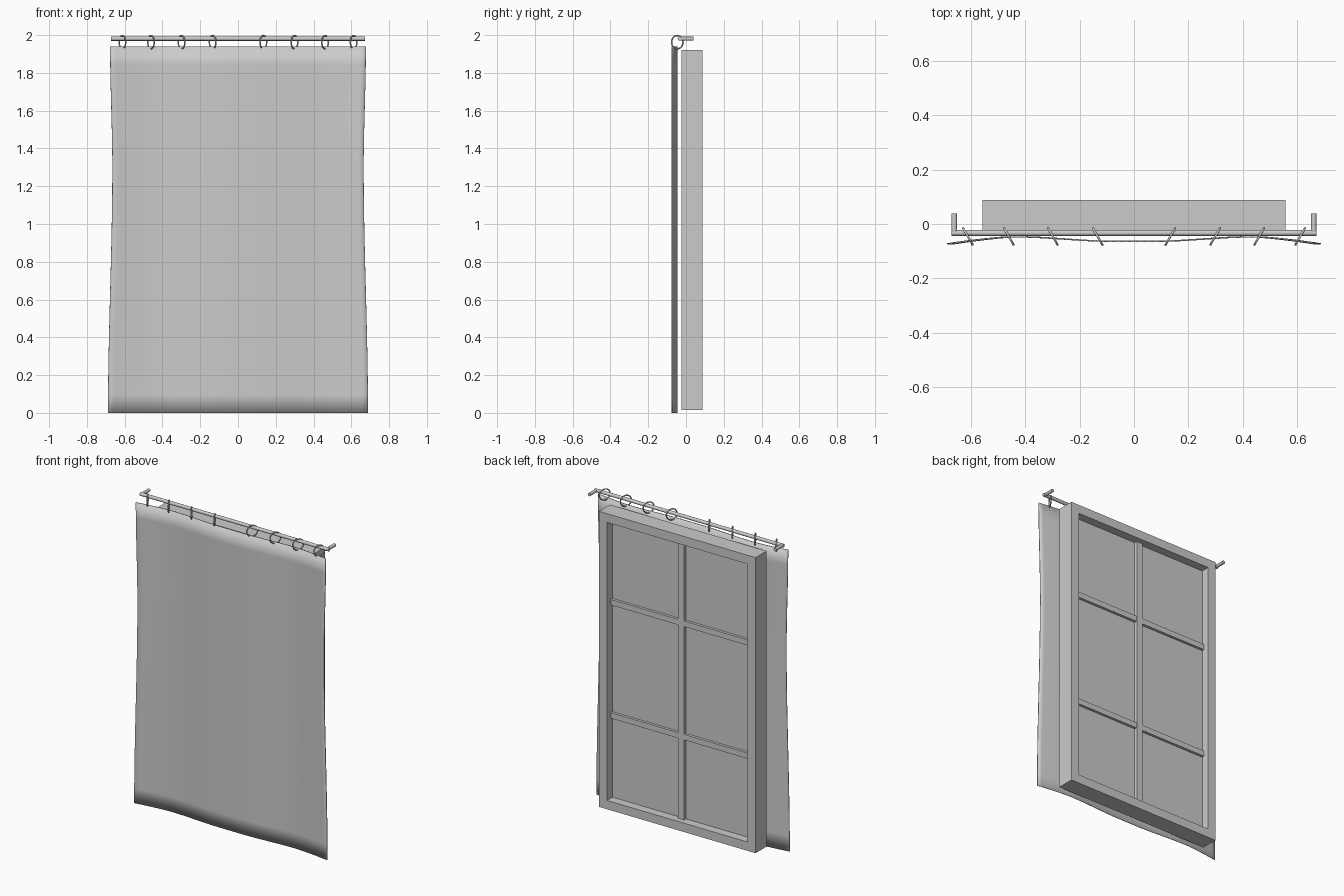
import bpy, bmesh, math

if "Cube" in bpy.data.objects:
    bpy.data.objects.remove(bpy.data.objects["Cube"])

grey = bpy.data.materials.new("plain_grey")
grey.diffuse_color = (0.6, 0.6, 0.6, 1)
grey.use_nodes = True
grey.node_tree.nodes["Principled BSDF"].inputs["Base Color"].default_value = grey.diffuse_color


def finish(ob, name, smooth=False):
    ob.name = name
    ob.data.materials.append(grey)
    if smooth:
        for o in bpy.context.selected_objects:
            o.select_set(False)
        ob.select_set(True)
        bpy.context.view_layer.objects.active = ob
        bpy.ops.object.shade_smooth_by_angle(angle=math.radians(40))
    return ob


def box(name, lo, hi):
    bpy.ops.mesh.primitive_cube_add(size=1, location=[(a + b) / 2 for a, b in zip(lo, hi)])
    ob = bpy.context.object
    ob.scale = [b - a for a, b in zip(lo, hi)]
    bpy.ops.object.transform_apply(location=False, rotation=False, scale=True)
    return finish(ob, name)


def mesh_object(name, bm, smooth=False):
    bmesh.ops.recalc_face_normals(bm, faces=bm.faces)
    me = bpy.data.meshes.new(name)
    bm.to_mesh(me)
    bm.free()
    ob = bpy.data.objects.new(name, me)
    bpy.context.collection.objects.link(ob)
    return finish(ob, name, smooth)


# Window frame: one rectangular ring with square section
X, Z0, Z1, Y0, Y1, B = 0.558, 0.015, 1.92, -0.024, 0.088, 0.057
bm = bmesh.new()
loops = []
for inset, y in ((0, Y0), (0, Y1), (B, Y1), (B, Y0)):
    x, a, b = X - inset, Z0 + inset, Z1 - inset
    loops.append([bm.verts.new((px, y, pz)) for px, pz in ((-x, a), (x, a), (x, b), (-x, b))])
for i in range(4):
    p, q = loops[i], loops[(i + 1) % 4]
    for j in range(4):
        k = (j + 1) % 4
        bm.faces.new((p[j], p[k], q[k], q[j]))
mesh_object("window_frame", bm)

# Pane and glazing bars
YM = 0.03
box("window_pane", (-X + B, YM - 0.003, Z0 + B), (X - B, YM + 0.003, Z1 - B))
box("vertical_bar", (-0.022, YM - 0.022, Z0 + B), (0.022, YM + 0.022, Z1 - B))
for i, z in enumerate((0.605, 1.335)):
    for s in (-1, 1):
        x0, x1 = sorted((s * 0.022, s * (X - B)))
        box(f"horizontal_bar_{i}_{s}", (x0, YM - 0.02, z - 0.018), (x1, YM + 0.02, z + 0.018))

# Curtain: gently waved sheet, slightly waisted


def smoothstep(t):
    t = max(0, min(1, t))
    return t * t * (3 - 2 * t)


def half_width(z):
    if z > 1.3:
        return 0.665 + 0.012 * smoothstep((z - 1.3) / 0.64)
    return 0.688 - 0.023 * smoothstep(z / 1.3)


def depth(u):
    u = abs(u)
    if u < 0.65:
        return -0.064 + 0.017 * smoothstep((u - 0.1) / 0.55)
    t = (u - 0.65) / 0.35
    return -0.047 - 0.026 * t ** 1.4


bm = bmesh.new()
NX, NZ = 48, 20
grid = []
for j in range(NZ + 1):
    z = 1.94 * j / NZ
    grid.append([bm.verts.new((half_width(z) * (2 * i / NX - 1), depth(2 * i / NX - 1), z))
                 for i in range(NX + 1)])
for j in range(NZ):
    for i in range(NX):
        bm.faces.new((grid[j][i], grid[j][i + 1], grid[j + 1][i + 1], grid[j + 1][i]))
curtain = mesh_object("curtain", bm, True)
solid = curtain.modifiers.new("thickness", "SOLIDIFY")
solid.thickness = 0.005
solid.offset = 0

# Curtain rod: straight pipe with returns toward the wall
ROD_Y, ROD_Z, R = -0.033, 1.981, 0.011
bpy.ops.mesh.primitive_cylinder_add(vertices=20, radius=R, depth=1.346,
                                    location=(0, ROD_Y, ROD_Z), rotation=(0, math.pi / 2, 0))
finish(bpy.context.object, "curtain_rod", True)
for s in (-1, 1):
    bpy.ops.mesh.primitive_cylinder_add(vertices=20, radius=R * 0.95, depth=0.073,
                                        location=(s * 0.662, 0.0025, ROD_Z),
                                        rotation=(math.pi / 2, 0, 0))
    finish(bpy.context.object, f"rod_bracket_{s}", True)

# Hanging rings, turned outward on each side
for i, x in enumerate((0.612, 0.461, 0.299, 0.134)):
    for s in (-1, 1):
        bpy.ops.mesh.primitive_torus_add(major_radius=0.035, minor_radius=0.004,
                                         major_segments=28, minor_segments=10,
                                         location=(s * x, -0.046, 1.963),
                                         rotation=(0, math.pi / 2, -s * math.radians(30)))
        finish(bpy.context.object, f"curtain_ring_{i}_{s}", True)
